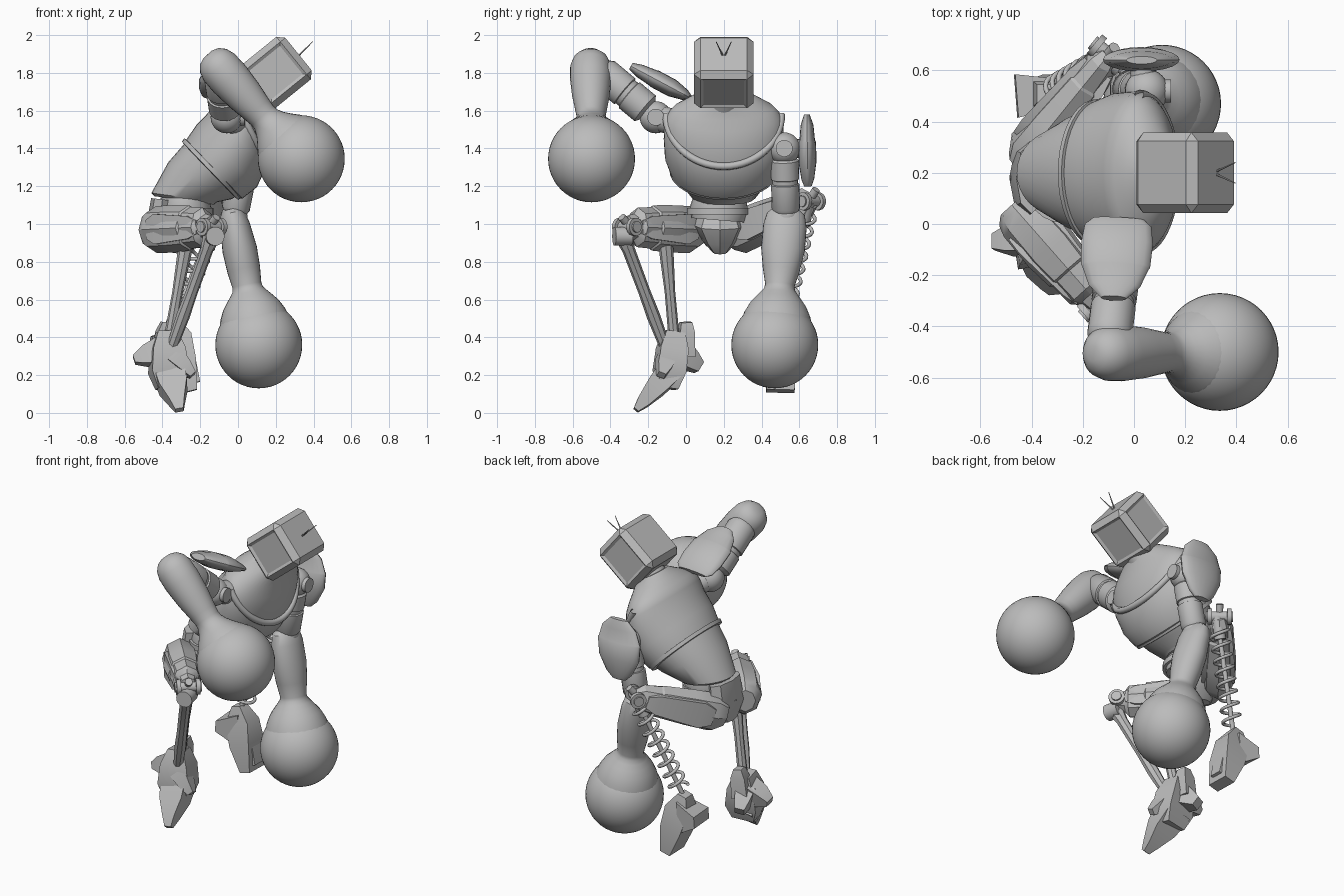
import bpy, bmesh, math
from mathutils import Vector, Matrix

cube = bpy.data.objects.get("Cube")
if cube:
    bpy.data.objects.remove(cube, do_unlink=True)

grey = bpy.data.materials.new("plain grey")
grey.use_nodes = True
grey.diffuse_color = (0.5, 0.5, 0.5, 1)
grey.node_tree.nodes["Principled BSDF"].inputs["Base Color"].default_value = (0.5, 0.5, 0.5, 1)
made = []


def add(name, bm):
    bmesh.ops.recalc_face_normals(bm, faces=bm.faces[:])
    mesh = bpy.data.meshes.new(name)
    bm.to_mesh(mesh)
    bm.free()
    mesh.materials.append(grey)
    ob = bpy.data.objects.new(name, mesh)
    bpy.context.collection.objects.link(ob)
    made.append(ob)


def loft(name, rings, sides):
    """Skin a list of (centre, half axis u, half axis v) sections."""
    bm = bmesh.new()
    phase = math.pi / 4 if sides == 4 else 0
    k = math.sqrt(2) if sides == 4 else 1
    loops = []
    for c, u, v in rings:
        angles = [phase + math.tau * i / sides for i in range(sides)]
        loops.append([bm.verts.new(c + (u * math.cos(a) + v * math.sin(a)) * k) for a in angles])
    for lo, hi in zip(loops, loops[1:]):
        for i in range(sides):
            j = (i + 1) % sides
            bm.faces.new((lo[i], lo[j], hi[j], hi[i]))
    bm.faces.new(loops[0][::-1])
    bm.faces.new(loops[-1])
    add(name, bm)


def limb(name, p0, p1, profile, sides=24, hint=(1, 0, 0)):
    """Straight part from p0 to p1; profile rows are (t, radius along hint, radius across)."""
    p0, p1 = Vector(p0), Vector(p1)
    axis = (p1 - p0).normalized()
    u = Vector(hint)
    u = (u - axis * u.dot(axis)).normalized()
    v = axis.cross(u)
    loft(name, [(p0.lerp(p1, row[0]), u * row[1], v * row[-1]) for row in profile], sides)


def rod(name, p0, p1, r, sides=16):
    limb(name, p0, p1, [(0, r), (1, r)], sides, (0.3, 0.5, 0.8))


def ball(name, centre, r, seg=32):
    bm = bmesh.new()
    bmesh.ops.create_uvsphere(bm, u_segments=seg, v_segments=seg // 2, radius=r)
    bm.transform(Matrix.Translation(centre))
    add(name, bm)


def wire(name, points, r):
    curve = bpy.data.curves.new(name, 'CURVE')
    curve.dimensions = '3D'
    curve.bevel_depth = r
    curve.bevel_resolution = 2
    spline = curve.splines.new('POLY')
    spline.points.add(len(points) - 1)
    for p, co in zip(spline.points, points):
        p.co = (*co, 1)
    curve.materials.append(grey)
    bpy.context.collection.objects.link(bpy.data.objects.new(name, curve))


MID = 0.2


def section(cx, cz, a, b, tilt):
    t = math.radians(tilt)
    return (Vector((cx, MID, cz)), Vector((math.cos(t), 0, -math.sin(t))) * a, Vector((0, b, 0)))


# Torso: leaning abdomen, chest with square shoulders rising to the neck
loft("abdomen", [section(-.285, 1.125, .16, .15, 8), section(-.285, 1.14, .175, .17, 8),
                 section(-.2, 1.23, .195, .23, 30), section(-.12, 1.31, .2, .27, 46)], 32)
loft("chest", [section(-.14, 1.27, .185, .25, 46), section(-.125, 1.29, .215, .285, 46),
               section(-.06, 1.36, .23, .312, 46), section(0, 1.45, .21, .318, 43),
               section(.025, 1.53, .185, .315, 38), section(.035, 1.575, .165, .3, 32),
               section(.045, 1.615, .14, .265, 28), section(.07, 1.655, .115, .19, 28),
               section(.1, 1.69, .09, .11, 30)], 40)
loft("chest_rim", [section(-.15, 1.28, .19, .26, 46), section(-.148, 1.282, .215, .287, 46),
                   section(-.132, 1.298, .218, .29, 46), section(-.13, 1.3, .19, .26, 46)], 40)
arc = [math.radians(a) for a in range(-90, 91, 6)]
wire("collar_piping", [(.02 + .14 * math.cos(a), MID + .305 * math.sin(a), 1.58 - .275 * math.cos(a))
                       for a in arc], .02)
limb("neck", (.06, MID, 1.6), (.16, MID, 1.74), [(0, .1), (1, .09)])

# Head: bevelled box with recessed sides and visor, pitched forward
bm = bmesh.new()
bmesh.ops.create_cube(bm, size=1)
bm.transform(Matrix.Diagonal((.31, .315, .29, 1)))
bmesh.ops.bevel(bm, geom=bm.edges[:], offset=.034, segments=1, affect='EDGES')
bm.normal_update()
for direction in ((0, 1, 0), (0, -1, 0), (0, 0, -1)):
    for f in [f for f in bm.faces if f.normal.dot(Vector(direction)) > .99]:
        bmesh.ops.inset_region(bm, faces=[f], thickness=.022, depth=-.01)
bm.transform(Matrix.Translation((.2, MID, 1.802)) @ Matrix.Rotation(math.radians(-39), 4, 'Y'))
add("head", bm)
for side, label in ((1, "left"), (-1, "right")):
    limb(label + "_antenna", (.32, MID + .005 * side, 1.89), (.395, MID + .04 * side, 1.965),
         [(0, .005), (1, .002)], 8)

# Waist and pelvis
limb("waist", (-.28, .17, 1.02), (-.28, .18, 1.14), [(0, .13, .14), (.5, .14, .155), (1, .13, .14)])
limb("waist_ring", (-.28, .17, 1.05), (-.28, .17, 1.085), [(0, .15, .165), (1, .15, .165)])
limb("pelvis", (-.36, .18, .85), (-.33, .18, 1.04),
     [(0, .07, .04), (.3, .12, .09), (.75, .15, .14), (1, .12, .12)], 8)
limb("rear_hip_plate", (-.43, .18, .88), (-.4, .18, 1.13),
     [(0, .04, .07), (.4, .07, .15), (1, .06, .14)], 8)

# Arms ending in large round hands
hands = {
    "right": ((.335, -.5, 1.345), (-.1, -.505, 1.83),
              [(-.14, .03), (-.12, .065), (-.07, .094), (0, .108), (.12, .11), (.3, .1), (.46, .084),
               (.53, .077), (.57, .08), (.62, .096), (.67, .12), (.73, .153), (.8, .18), (.84, .18)]),
    "left": ((.11, .47, .36), (-.03, .53, 1.06),
             [(-.02, .05, .075), (.01, .065, .1), (.1, .08, .115), (.28, .092, .116), (.43, .088, .098),
              (.55, .078), (.58, .082), (.61, .098), (.65, .122), (.7, .15), (.77, .175), (.82, .185)])}
for side, (centre, elbow, profile) in hands.items():
    ball(side + "_ball_hand", centre, .23, 48)
    limb(side + "_forearm", elbow, centre, profile, 28)
arms = {"right": ((-.06, -.16, 1.565), (-.1, -.47, 1.825), .088, (.02, 0, 1.52)),
        "left": ((.05, .52, 1.4), (-.02, .53, 1.04), .075, (.02, .4, 1.45))}
for side, (shoulder, elbow, r, root) in arms.items():
    rod(side + "_shoulder_link", root, shoulder, .07)
    ball(side + "_shoulder_ball", shoulder, .085)
    s = Vector(shoulder)
    rod(side + "_shoulder_bolt", s, s + Vector((.095, 0, 0)), .045)
    limb(side + "_upper_arm", shoulder, elbow,
         [(.12, .05), (.18, r), (.45, r), (.46, r * .9), (.52, r * .9), (.53, r), (.88, r), (.95, r * .8)], 20)
    ball(side + "_elbow", elbow, .07)

# Shoulder plates: shallow shells with a step near the tip
limb("right_shoulder_plate", (-.06, .02, 1.67), (-.08, -.29, 1.835),
     [(0, .1, .015), (.08, .13, .03), (.3, .14, .048), (.6, .135, .048), (.62, .13, .045),
      (.85, .1, .036), (1, .05, .02)], 20)
limb("left_shoulder_plate", (.025, .645, 1.2), (.03, .64, 1.58),
     [(0, .05, .02), (.1, .09, .034), (.35, .14, .048), (.62, .15, .046), (.64, .145, .041),
      (.85, .12, .034), (1, .06, .015)], 20)
rod("left_plate_mount", (.04, .5, 1.4), (.035, .63, 1.4), .05)

# Legs: hips, thighs and knees
legs = {"right": ((-.43, .02, .97), (-.14, -.31, .985),
                  [(-.16, .07, .06), (-.1, .1, .09), (0, .125, .105), (.35, .125, .11), (.6, .12, .1),
                   (.62, .11, .09), (.84, .105, .085), (.9, .07, .06), (1, .06, .05)]),
        "left": ((-.4, .29, .96), (-.1, .66, 1.12),
                 [(-.14, .08, .06), (0, .12, .1), (.3, .115, .095), (.7, .1, .08), (.72, .092, .07),
                  (.93, .085, .06), (1.02, .045, .04)])}
for side, (hip, knee, profile) in legs.items():
    h, k = Vector(hip), Vector(knee)
    out = (k - h).normalized()
    across = out.cross(Vector((0, 0, 1))).normalized()
    limb(side + "_thigh", h, k, profile, 8, (0, 0, 1))
    for n in (-1, 1):
        panel = across * (.085 * n)
        limb(side + "_thigh_panel", h + panel, k + panel * .55,
             [(.05, .05, .015), (.2, .08, .025), (.75, .06, .025), (.88, .035, .015)], 4, (0, 0, 1))
        rod(side + "_knee_cap", k + across * (.045 * n), k + across * (.07 * n), .048)
    rod(side + "_knee_axle", k - across * .08, k + across * .08, .03)
    rod(side + "_knee_pin", k - out * .02, k + out * .04 + Vector((0, 0, .05)), .022)

# Right shin: two struts
limb("right_front_strut", (-.13, -.34, .96), (-.36, -.1, .32),
     [(0, .04), (.06, .046), (.15, .034), (.5, .032), (.7, .036), (1, .028)], 8)
limb("right_rear_strut", (-.27, -.11, .92), (-.37, -.06, .36),
     [(0, .04), (.2, .036), (.5, .028), (1, .03)], 8)
rod("right_knee_hub", (-.12, -.38, .935), (-.14, -.29, .935), .05)

# Right foot: blocky ankle, pointed toe and spread claws
blocks = [("ankle", (-.38, -.06, .43), (-.36, -.1, .13), [(0, .05, .05), (.3, .085, .075), (.7, .1, .075), (1, .07, .05)]),
          ("toe", (-.37, -.07, .24), (-.31, -.265, .015), [(0, .085, .07), (.45, .075, .055), (.8, .04, .035), (1, .022, .015)]),
          ("outer_claw", (-.4, -.06, .33), (-.55, -.07, .28), [(0, .06, .07), (.6, .05, .05), (1, .03, .02)]),
          ("rear_claw", (-.4, -.04, .32), (-.43, .07, .24), [(0, .06, .07), (.6, .045, .05), (1, .03, .03)]),
          ("inner_claw", (-.34, -.1, .3), (-.24, -.13, .2), [(0, .05, .05), (.6, .035, .04), (1, .02, .02)]),
          ("upper_fin", (-.4, 0, .3), (-.38, 0, .48), [(0, .05, .04), (.7, .045, .04), (1, .025, .03)])]
for label, p0, p1, profile in blocks:
    limb("right_foot_" + label, p0, p1, profile, 4, (1, 0.2, 0.3))

# Left shin: piston inside a coil spring
top, end = Vector((-.09, .65, 1.12)), Vector((-.33, .51, .5))
rod("left_shin_piston", top, end, .014)
rod("left_shin_sleeve", top, top.lerp(end, .2), .034)
axis = (end - top).normalized()
u = axis.orthogonal().normalized()
v = axis.cross(u)
turns, steps = 8, 20
coil = []
for i in range(turns * steps + 1):
    a = math.tau * i / steps
    coil.append(top.lerp(end, .1 + .85 * i / (turns * steps)) + (u * math.cos(a) + v * math.sin(a)) * .053)
wire("left_shin_spring", coil, .01)

# Left foot: long wedge with a raised heel
limb("left_foot_sole", (-.35, .51, .5), (-.25, .5, .115),
     [(0, .03, .035), (.25, .08, .06), (.6, .07, .08), (1, .035, .075)], 4)
limb("left_foot_heel", (-.33, .51, .36), (-.46, .5, .37), [(0, .1, .06), (.6, .06, .075), (1, .035, .085)], 4, (0, 0, 1))
limb("left_foot_ridge", (-.3, .51, .42), (-.22, .5, .16), [(0, .03, .03), (.5, .035, .045), (1, .02, .04)], 4)

# Smooth shading with sharp creases
bpy.ops.object.select_all(action='DESELECT')
for ob in made:
    ob.select_set(True)
bpy.context.view_layer.objects.active = made[0]
bpy.ops.object.shade_smooth_by_angle(angle=math.radians(32))
